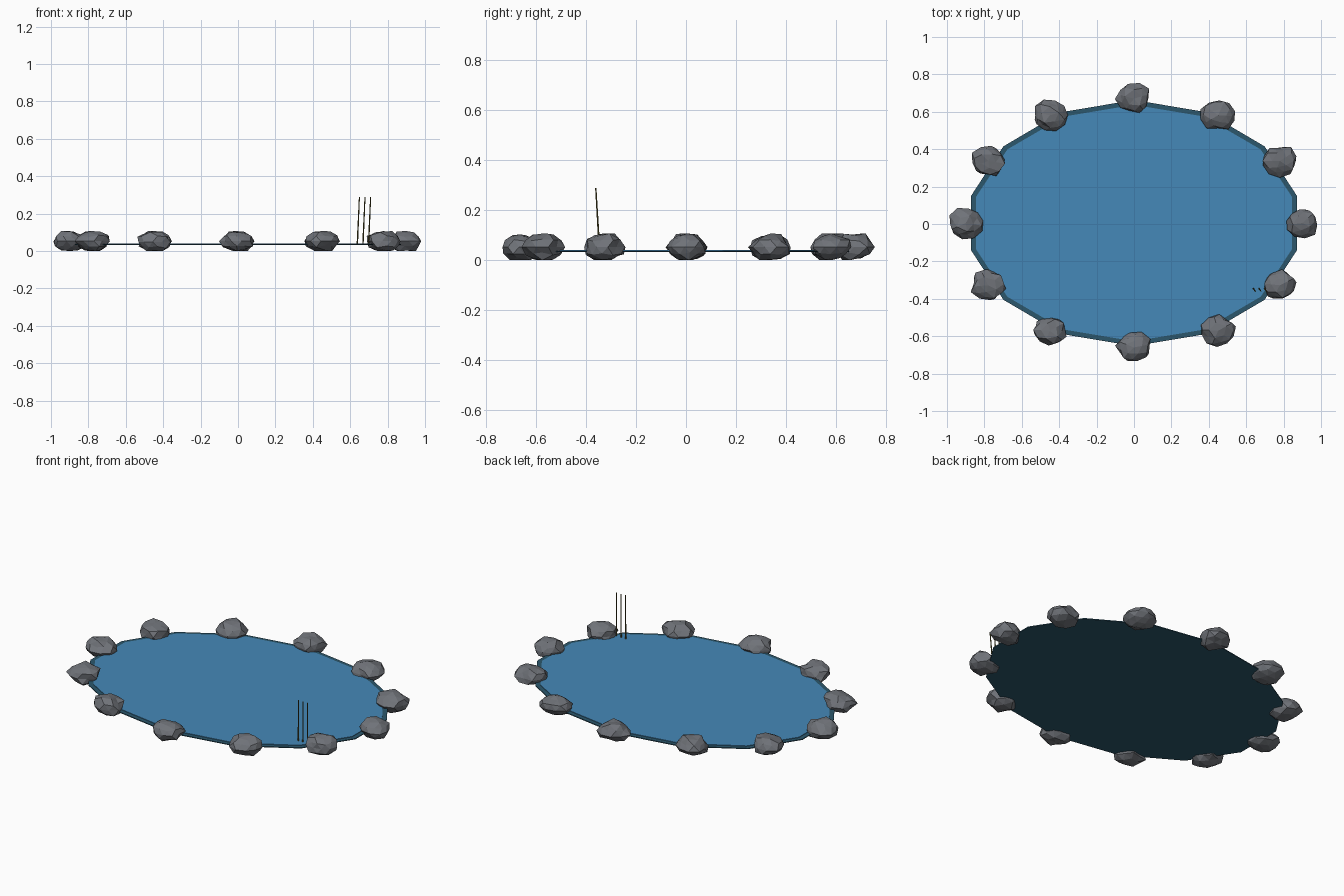
import bpy, bmesh, math, random
from mathutils import Vector, Matrix

cube = bpy.data.objects.get("Cube")
if cube:
    bpy.data.objects.remove(cube, do_unlink=True)

random.seed(7)


def material(name, rgb, roughness=0.8):
    mat = bpy.data.materials.new(name)
    mat.use_nodes = True
    mat.diffuse_color = (*rgb, 1)
    shader = mat.node_tree.nodes["Principled BSDF"]
    shader.inputs["Base Color"].default_value = (*rgb, 1)
    shader.inputs["Roughness"].default_value = roughness
    return mat


water_blue = material("water blue", (0.06, 0.25, 0.48), 0.3)
bed_teal = material("pond bed teal", (0.025, 0.095, 0.15))
stone_grey = material("stone grey", (0.16, 0.17, 0.19))
reed_olive = material("reed olive", (0.12, 0.10, 0.025))


def add_object(name, bm, mat):
    mesh = bpy.data.meshes.new(name)
    bm.to_mesh(mesh)
    bm.free()
    mesh.materials.append(mat)
    obj = bpy.data.objects.new(name, mesh)
    bpy.context.collection.objects.link(obj)
    return obj


def disc(name, rx, ry, bottom, top, mat, sides=14):
    """Flat elliptical slab with a corner at the back."""
    bm = bmesh.new()
    ring = []
    for i in range(sides):
        a = math.pi / 2 + math.tau * i / sides
        ring.append(bm.verts.new((rx * math.cos(a), ry * math.sin(a) + 0.005, bottom)))
    face = bm.faces.new(ring)
    side = bmesh.ops.extrude_face_region(bm, geom=[face])
    for v in side["geom"]:
        if isinstance(v, bmesh.types.BMVert):
            v.co.z = top
    bmesh.ops.recalc_face_normals(bm, faces=bm.faces)
    return add_object(name, bm, mat)


# Pond: dark bed showing as a rim around the water
disc("pond_bed", 0.893, 0.658, 0.032, 0.037, bed_teal)
disc("water", 0.866, 0.632, 0.036, 0.040, water_blue)


# Rocks: jittered, flattened low-poly boulders
def rock(name, x, y):
    bm = bmesh.new()
    bmesh.ops.create_icosphere(bm, subdivisions=2, radius=1)
    spin = Matrix.Rotation(random.uniform(0, math.tau), 3, "Z")
    for v in bm.verts:
        p = spin @ (v.co * random.uniform(0.84, 1.14))
        # flattened top and underside
        p.z = max(-0.92, min(0.95, p.z))
        v.co = Vector((p.x * 0.09, p.y * 0.08, p.z * 0.057))
    low = min(v.co.z for v in bm.verts)
    bmesh.ops.translate(bm, verts=bm.verts, vec=(0, 0, 0.005 - low))
    obj = add_object(name, bm, stone_grey)
    obj.location = (x, y, -0.005)


for i in range(12):
    a = math.tau * i / 12
    rock(f"rock_{i + 1}", 0.9 * math.cos(a), 0.665 * math.sin(a) + 0.005)


# Reeds: three thin stalks leaning slightly to the front
def reed(name, base, tip):
    base, tip = Vector(base), Vector(tip)
    axis = tip - base
    bm = bmesh.new()
    bmesh.ops.create_cone(bm, cap_ends=True, segments=5, radius1=0.004,
                          radius2=0.003, depth=axis.length)
    obj = add_object(name, bm, reed_olive)
    obj.location = (base + tip) / 2
    obj.rotation_euler = axis.to_track_quat("Z", "Y").to_euler()


for i in range(3):
    x = 0.638 + i * 0.03
    reed(f"reed_{i + 1}", (x, -0.345, 0.038), (x + 0.011, -0.36, 0.288))
